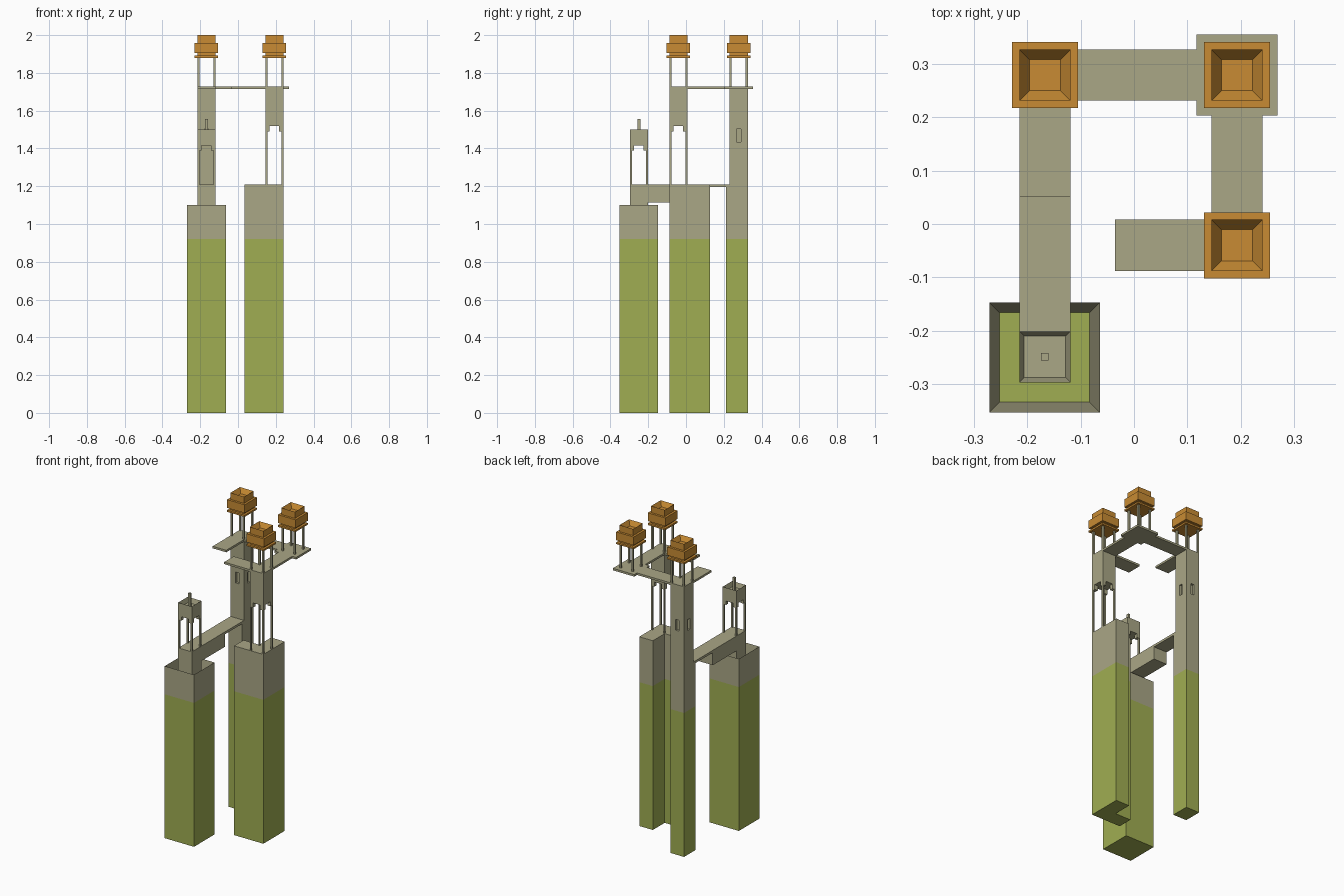
import bpy, bmesh

if "Cube" in bpy.data.objects:
    bpy.data.objects.remove(bpy.data.objects["Cube"])


def material(name, rgb):
    m = bpy.data.materials.new(name)
    m.diffuse_color = (*rgb, 1)
    m.use_nodes = True
    m.node_tree.nodes["Principled BSDF"].inputs["Base Color"].default_value = m.diffuse_color
    return m


STONE = material("warm_grey_stone", (0.40, 0.385, 0.24))
GREEN = material("moss_green", (0.35, 0.42, 0.085))
GOLD = material("golden_orange", (0.58, 0.26, 0.033))


def finish(name, bm, mat):
    bmesh.ops.recalc_face_normals(bm, faces=bm.faces)
    me = bpy.data.meshes.new(name)
    bm.to_mesh(me)
    bm.free()
    me.materials.append(mat)
    ob = bpy.data.objects.new(name, me)
    bpy.context.collection.objects.link(ob)
    return ob


def add_box(bm, x0, x1, y0, y1, z0, z1):
    vs = bmesh.ops.create_cube(bm, size=1)["verts"]
    for v in vs:
        v.co = ((x0 + x1) / 2 + v.co.x * (x1 - x0),
                (y0 + y1) / 2 + v.co.y * (y1 - y0),
                (z0 + z1) / 2 + v.co.z * (z1 - z0))


def boxes(name, mat, *dims):
    bm = bmesh.new()
    for d in dims:
        add_box(bm, *d)
    return finish(name, bm, mat)


def tray(name, mat, dims, rim, depth, open_through=False):
    """Box with a square well sunk into its top."""
    bm = bmesh.new()
    add_box(bm, *dims)
    bm.normal_update()
    top = max(bm.faces, key=lambda f: f.calc_center_median().z)
    bottom = min(bm.faces, key=lambda f: f.calc_center_median().z)
    bmesh.ops.inset_region(bm, faces=[top], thickness=rim)
    for v in top.verts:
        v.co.z -= depth
    if open_through:
        bmesh.ops.delete(bm, geom=[top, bottom], context="FACES")
    return finish(name, bm, mat)


def corner_posts(cx, cy, half, t, z0, z1):
    """Four square posts flush with the corners of a square."""
    out = []
    for sx in (-1, 1):
        for sy in (-1, 1):
            xs = sorted((cx + sx * half, cx + sx * (half - t)))
            ys = sorted((cy + sy * half, cy + sy * (half - t)))
            out.append((*xs, *ys, z0, z1))
    return out


H = 0.048                       # half width of the slim towers
SPLIT = 0.92                    # height where green turns to stone
A = (-0.167, -0.249)            # front left tower
B = (0.193, -0.040)             # right tower
C = (-0.167, 0.279)             # back left tower
D = (0.193, 0.279)              # hanging platform


def square(c, h, z0, z1):
    return (c[0] - h, c[0] + h, c[1] - h, c[1] + h, z0, z1)


# front left base with a sunken court
boxes("front_base_lower", GREEN, (-0.271, -0.064, -0.353, -0.147, 0, SPLIT))
tray("front_base_wall", STONE, (-0.271, -0.064, -0.353, -0.147, SPLIT, 1.10),
     0.027, 1.10 - SPLIT, True)

# front left tower: pedestal, stepped arches, head with a spike
boxes("front_tower_pedestal", STONE, square(A, H, SPLIT, 1.21))
boxes("front_tower_legs", STONE, *corner_posts(*A, H, 0.010, 1.21, 1.39))
boxes("front_tower_arch_steps", STONE, *corner_posts(*A, H, 0.023, 1.39, 1.415))
tray("front_tower_head", STONE, square(A, H, 1.415, 1.50), 0.013, 0.03)
boxes("front_tower_spike", STONE, square(A, 0.007, 1.47, 1.556))

# right L-shaped base
def l_prism(name, mat, z0, z1):
    bm = bmesh.new()
    pts = [(0.034, -0.088), (0.241, -0.088), (0.241, 0.128),
           (0.145, 0.128), (0.145, 0.008), (0.034, 0.008)]
    face = bm.faces.new([bm.verts.new((x, y, z0)) for x, y in pts])
    ext = bmesh.ops.extrude_face_region(bm, geom=[face])["geom"]
    for v in ext:
        if isinstance(v, bmesh.types.BMVert):
            v.co.z = z1
    if not any(f is face for f in bm.faces):
        bm.faces.new([v for v in bm.verts if v.co.z == z0])
    return finish(name, bm, mat)


l_prism("right_base_lower", GREEN, 0, SPLIT)
l_prism("right_base_upper", STONE, SPLIT, 1.21)

# right tower: tall stepped arches and head
boxes("right_tower_legs", STONE, *corner_posts(*B, H, 0.010, 1.21, 1.49))
boxes("right_tower_arch_steps", STONE, *corner_posts(*B, H, 0.023, 1.49, 1.52))
boxes("right_tower_head", STONE, square(B, H, 1.52, 1.72))

# back left column with slot windows
boxes("back_column_lower", GREEN, (C[0] - H, C[0] + H, 0.212, 0.327, 0, SPLIT))
boxes("back_column_middle", STONE, (C[0] - H, C[0] + H, 0.212, 0.327, SPLIT, 1.20))
shaft = boxes("back_column_shaft", STONE, square(C, H, 1.20, 1.72))
for i, (dx, dy) in enumerate(((1, 0), (-1, 0), (0, 1), (0, -1))):
    cx, cy = C[0] + dx * H, C[1] + dy * H
    hx = 0.015 if dx else 0.011
    hy = 0.015 if dy else 0.011
    cutter = boxes(f"slot_cutter_{i}", STONE,
                   (cx - hx, cx + hx, cy - hy, cy + hy, 1.434, 1.503))
    cutter.hide_render = True
    cutter.hide_viewport = True
    mod = shaft.modifiers.new("slot", "BOOLEAN")
    mod.operation = "DIFFERENCE"
    mod.solver = "EXACT"
    mod.object = cutter

# lower bridge between front tower and back column
boxes("lower_bridge_beam", STONE, (A[0] - H, A[0] + H, A[1] + H, 0.037, 1.115, 1.21))
boxes("lower_bridge_slab", STONE, (A[0] - H, A[0] + H, 0.037, 0.231, 1.195, 1.21))

# upper walkways and the hanging platform
Z0, Z1 = 1.714, 1.727
boxes("walkway_back", STONE, (C[0] - H, 0.118, C[1] - H, C[1] + H, Z0, Z1))
boxes("walkway_left_stub", STONE, (C[0] - H, C[0] + H, 0.051, C[1] - H, Z0, Z1))
boxes("walkway_right", STONE, (B[0] - H, B[0] + H, B[1] - H, 0.203, Z0, Z1))
boxes("walkway_front_stub", STONE, (-0.036, B[0] - H, B[1] - H, B[1] + H, Z0, Z1))
boxes("hanging_platform", STONE, square(D, 0.076, Z0, Z1))

# golden lanterns raised on posts
for label, c in (("right", B), ("back_left", C), ("back_right", D)):
    boxes(f"{label}_lantern_posts", STONE, *corner_posts(*c, H, 0.011, Z1, 1.88))
    boxes(f"{label}_lantern_eave", GOLD, square(c, 0.062, 1.88, 1.891))
    boxes(f"{label}_lantern_neck", GOLD, square(c, H, 1.891, 1.905))
    boxes(f"{label}_lantern_body", GOLD, square(c, 0.062, 1.905, 1.958))
    tray(f"{label}_lantern_crown", GOLD, square(c, H, 1.958, 2.0), H - 0.0215, 0.03)
